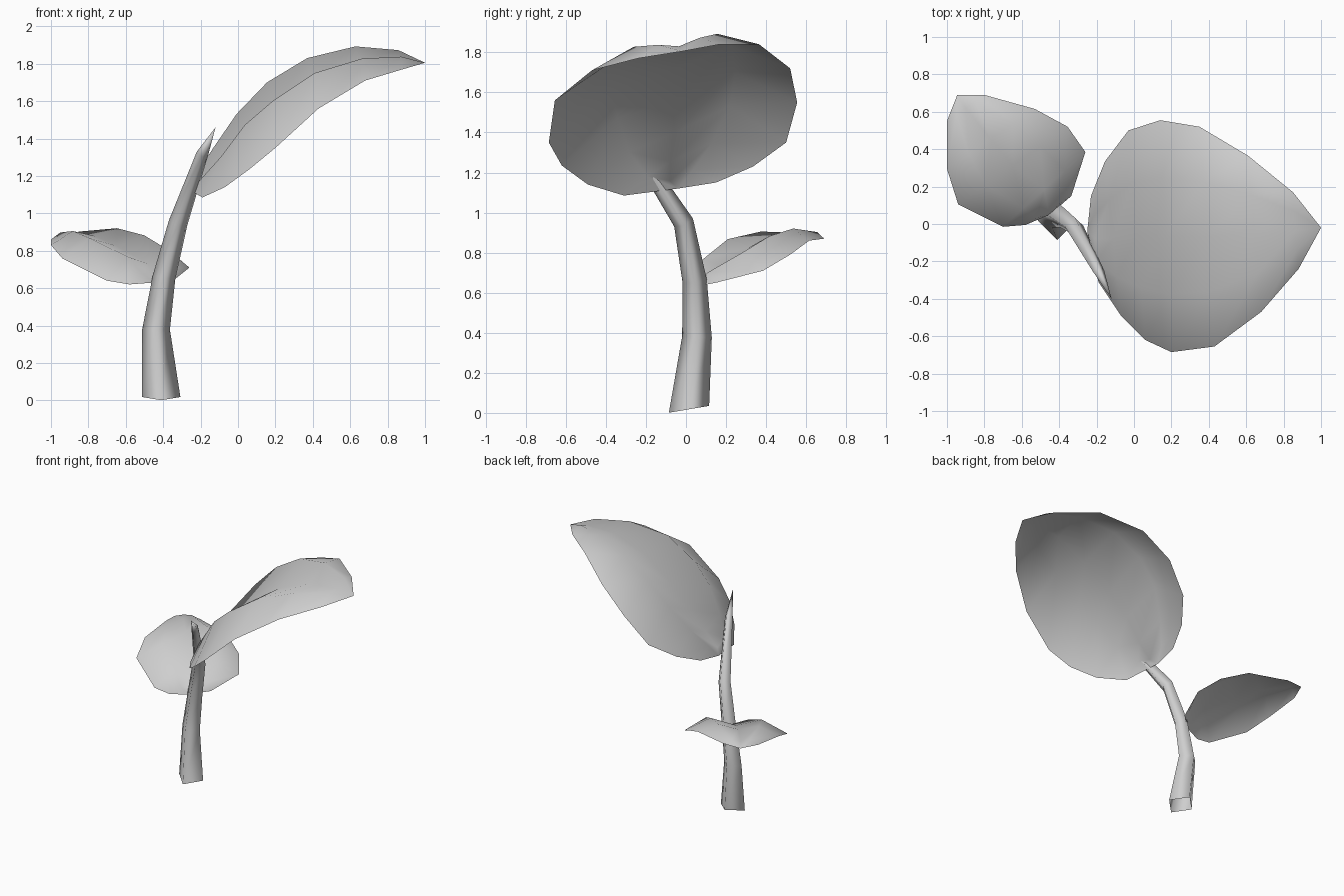
import bpy
import bmesh
from mathutils import Vector

cube = bpy.data.objects.get("Cube")
if cube:
    bpy.data.objects.remove(cube, do_unlink=True)

grey = bpy.data.materials.new("plain_grey")
grey.use_nodes = True
COLOUR = (0.62, 0.62, 0.62, 1.0)
grey.diffuse_color = COLOUR
grey.node_tree.nodes["Principled BSDF"].inputs["Base Color"].default_value = COLOUR


def finish(name, bm):
    mesh = bpy.data.meshes.new(name)
    for face in bm.faces:
        face.smooth = True
    bm.to_mesh(mesh)
    bm.free()
    mesh.materials.append(grey)
    obj = bpy.data.objects.new(name, mesh)
    bpy.context.collection.objects.link(obj)


def leaf(name, base, tip, side_a, side_b, lifts):
    """Sheet lofted across two rims: a hump on each side of a sunken midrib."""
    bm = bmesh.new()
    rows = []
    for a, b, lift in zip(side_a, side_b, lifts):
        a, b = Vector(a), Vector(b)
        heights = (0, lift, lift * 0.5, lift, 0)
        rows.append([bm.verts.new(a.lerp(b, i / 4) + Vector((0, 0, h)))
                     for i, h in enumerate(heights)])
    start, end = bm.verts.new(base), bm.verts.new(tip)
    for i in range(4):
        bm.faces.new((start, rows[0][i], rows[0][i + 1]))
        bm.faces.new((rows[-1][i + 1], rows[-1][i], end))
        for low, high in zip(rows, rows[1:]):
            bm.faces.new((low[i], high[i], high[i + 1], low[i + 1]))
    # Turn the sheet so that its faces look upward
    bm.normal_update()
    if sum(f.normal.z for f in bm.faces) < 0:
        bmesh.ops.reverse_faces(bm, faces=bm.faces[:])
    finish(name, bm)


# Stem: open four-sided tapering tube along a bent path, ending in a point
path = [(-0.41, 0.015, 0.018), (-0.438, 0.055, 0.38), (-0.395, 0.043, 0.66),
        (-0.32, -0.012, 0.95), (-0.19, -0.25, 1.32), (-0.12, -0.4, 1.46)]
radii = [0.102, 0.074, 0.061, 0.051, 0.032]
path = [Vector(p) for p in path]
bm = bmesh.new()
rings = []
for i, radius in enumerate(radii):
    along = path[i + 1] - path[i - 1] if i else Vector((0, -0.17, 1))
    turn = Vector((0, 0, 1)).rotation_difference(along)
    corners = [Vector(c) * radius for c in ((1, 0, 0), (0, 1, 0), (-1, 0, 0), (0, -1, 0))]
    rings.append([bm.verts.new(path[i] + turn @ c) for c in corners])
point = bm.verts.new(path[-1])
for k in range(4):
    n = (k + 1) % 4
    for low, high in zip(rings, rings[1:]):
        bm.faces.new((low[k], low[n], high[n], high[k]))
    bm.faces.new((rings[-1][k], rings[-1][n], point))
finish("stem", bm)

# Large upper leaf
leaf("large_leaf", (-0.25, -0.04, 1.12), (1.0, -0.02, 1.805),
     [(-0.19, -0.31, 1.085), (-0.07, -0.49, 1.14), (0.06, -0.62, 1.235), (0.2, -0.685, 1.35),
      (0.43, -0.655, 1.56), (0.68, -0.47, 1.71), (0.88, -0.24, 1.77)],
     [(-0.23, 0.15, 1.15), (-0.155, 0.335, 1.23), (-0.03, 0.5, 1.35), (0.14, 0.555, 1.55),
      (0.35, 0.52, 1.72), (0.61, 0.365, 1.84), (0.85, 0.17, 1.84)],
     [0.08, 0.14, 0.21, 0.2, 0.15, 0.085, 0.05])

# Small lower leaf
leaf("small_leaf", (-0.45, 0.05, 0.63), (-0.945, 0.69, 0.87),
     [(-0.58, -0.005, 0.62), (-0.7, -0.015, 0.64), (-0.94, 0.105, 0.76),
      (-1.0, 0.295, 0.83), (-1.0, 0.55, 0.86)],
     [(-0.335, 0.15, 0.65), (-0.26, 0.385, 0.71), (-0.355, 0.52, 0.79),
      (-0.53, 0.615, 0.86), (-0.8, 0.69, 0.87)],
     [0.06, 0.11, 0.1, 0.068, 0.035])
